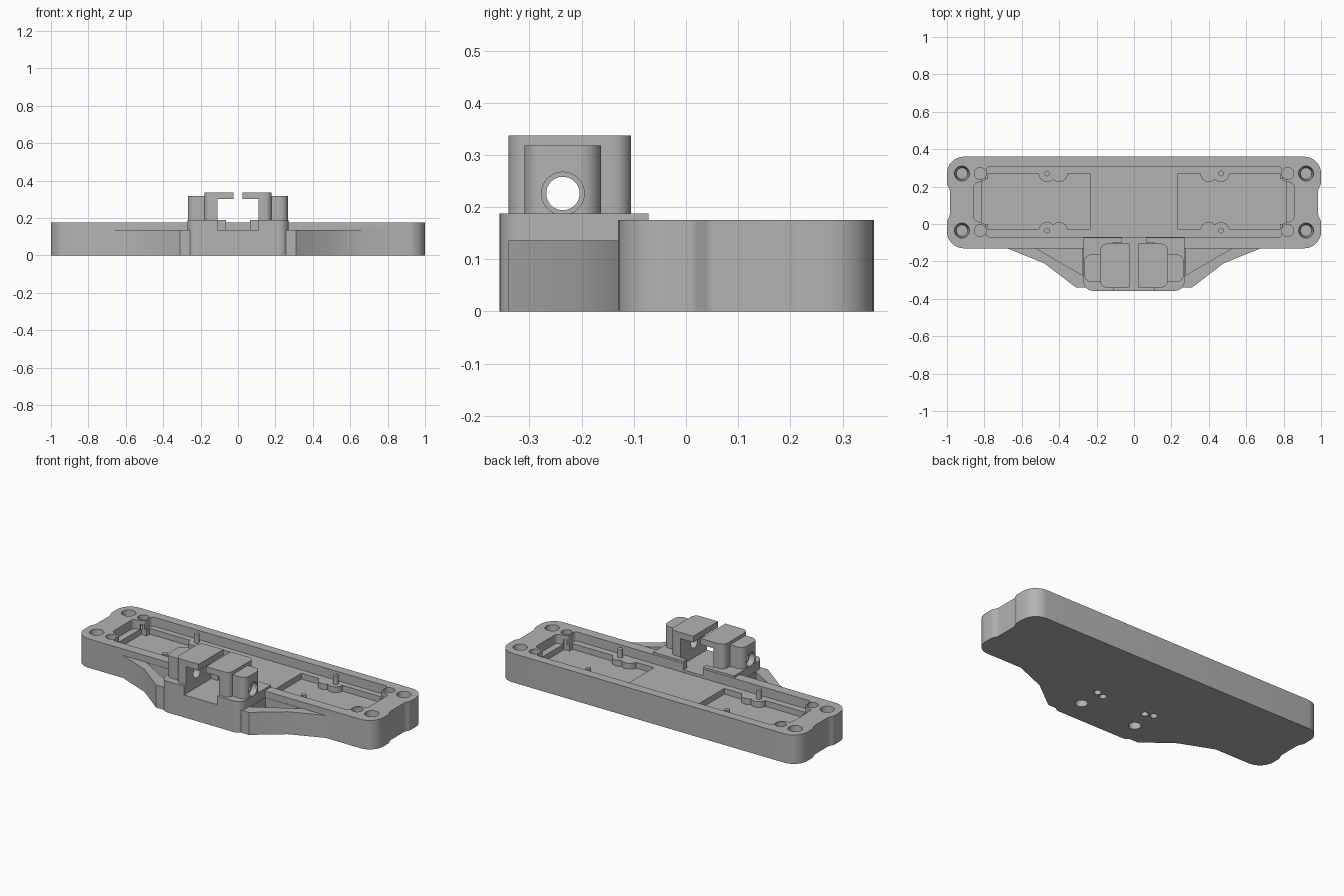
import bpy, bmesh, math
from mathutils import Vector, Matrix

if "Cube" in bpy.data.objects:
    bpy.data.objects.remove(bpy.data.objects["Cube"], do_unlink=True)

grey = bpy.data.materials.new("plain grey")
grey.use_nodes = True
COLOUR = (0.45, 0.45, 0.45, 1)
grey.diffuse_color = COLOUR
grey.node_tree.nodes["Principled BSDF"].inputs["Base Color"].default_value = COLOUR


def finish(name, bm):
    bmesh.ops.recalc_face_normals(bm, faces=bm.faces)
    mesh = bpy.data.meshes.new(name)
    bm.to_mesh(mesh)
    bm.free()
    ob = bpy.data.objects.new(name, mesh)
    mesh.materials.append(grey)
    bpy.context.collection.objects.link(ob)
    return ob


def prism(name, points, z0, z1):
    """Extrude an outline; a third value on a point is its fillet radius."""
    pts = []
    for i, p in enumerate(points):
        c = Vector(p[:2])
        r = p[2] if len(p) > 2 else 0
        if not r:
            pts.append(c)
            continue
        a = (Vector(points[i - 1][:2]) - c).normalized()
        b = (Vector(points[(i + 1) % len(points)][:2]) - c).normalized()
        half = a.angle(b) / 2
        centre = c + (a + b).normalized() * r / math.sin(half)
        s = c + a * r / math.tan(half) - centre
        e = c + b * r / math.tan(half) - centre
        turn = s.angle_signed(e)
        for k in range(9):
            pts.append(centre + Matrix.Rotation(-turn * k / 8, 2) @ s)
    bm = bmesh.new()
    face = bm.faces.new([bm.verts.new((p.x, p.y, z0)) for p in pts])
    ext = bmesh.ops.extrude_face_region(bm, geom=[face])
    top = [g for g in ext["geom"] if isinstance(g, bmesh.types.BMVert)]
    bmesh.ops.translate(bm, verts=top, vec=(0, 0, z1 - z0))
    return finish(name, bm)


def box(name, x0, x1, y0, y1, z0, z1, r=0):
    return prism(name, [(x0, y0, r), (x1, y0, r), (x1, y1, r), (x0, y1, r)], z0, z1)


def cyl(name, centre, r, depth, axis="Z", r2=None):
    bm = bmesh.new()
    bmesh.ops.create_cone(bm, cap_ends=True, segments=32, radius1=r,
                          radius2=r if r2 is None else r2, depth=depth)
    if axis == "X":
        bmesh.ops.rotate(bm, verts=bm.verts, matrix=Matrix.Rotation(math.pi / 2, 3, "Y"))
    bmesh.ops.translate(bm, verts=bm.verts, vec=centre)
    return finish(name, bm)


def combine(ob, other, op="DIFFERENCE"):
    mod = ob.modifiers.new("cut", "BOOLEAN")
    mod.operation, mod.solver, mod.object = op, "EXACT", other
    bpy.context.view_layer.objects.active = ob
    bpy.ops.object.modifier_apply(modifier="cut")
    bpy.data.objects.remove(other, do_unlink=True)


def flip(points, s):
    return [(p[0] * s, *p[1:]) for p in points]


def smooth(ob):
    bpy.ops.object.select_all(action="DESELECT")
    ob.select_set(True)
    bpy.context.view_layer.objects.active = ob
    bpy.ops.object.shade_smooth_by_angle(angle=math.radians(30))


# Base plate with slightly waisted ends
end = [(1, -.13, .09), (1, .015, .03), (.985, .045, .03),
       (.985, .185, .03), (1, .215, .03), (1, .36, .09)]
base = prism("base_plate", end + flip(end, -1)[::-1], 0, .175)

# Side struts and clamp block in front
strut = [(.2, -.1), (.69, -.1), (.69, -.125), (.48, -.21), (.31, -.34), (.2, -.34)]
for s in (-1, 1):
    combine(base, prism("strut", flip(strut, s), 0, .136), "UNION")
combine(base, prism("block", [(-.27, -.357, .05), (.27, -.357, .05),
                              (.27, -.072), (-.27, -.072)], 0, .188), "UNION")

# Stepped tray pocket, with bosses left in its corners
pocket = [(.79, -.07, .02), (.79, .0, .02), (.855, .02, .02),
          (.855, .215, .02), (.79, .235, .02), (.79, .305, .02)]
combine(base, prism("tray", pocket + flip(pocket, -1)[::-1], .12, .3))

# Channel between the clamps
combine(base, box("channel", -.11, .11, -.4, -.1, .136, .3))
combine(base, box("channel_outlet", -.065, .065, -.2, -.05, .136, .3))

for s in (-1, 1):
    # Deeper floor recess with lobed peg mounts
    well = [(.235, -.03), (.78, -.03), (.78, .0), (.815, .0),
            (.815, .24), (.78, .24), (.78, .27), (.235, .27)]
    recess = prism("recess", flip(well, s), .085, .15)
    for y in (-.035, .27):
        for x in (.465, .4):
            combine(recess, cyl("lobe", (x * s, y, .12), .045, .2))
    combine(base, recess)
    # Triangular hollow in each strut
    combine(base, prism("hollow", flip([(.52, -.132), (.275, -.132), (.275, -.275)], s), .05, .3))
    # Corner screw holes and smaller boss holes
    for y in (-.035, .27):
        combine(base, cyl("screw_hole", (.92 * s, y, .13), .03, .14, r2=.042))
        combine(base, cyl("boss_hole", (.822 * s, y, .16), .032, .1))
    # Underside holes
    combine(base, cyl("under_hole", (.185 * s, -.215, 0), .034, .16))
    for x, y in ((.195, -.07), (.145, -.085)):
        combine(base, cyl("under_pilot", (x * s, y, 0), .02, .1))
smooth(base)

for s, side in ((-1, "right"), (1, "left")):
    # Locating pegs
    for y, place in ((-.035, "front"), (.27, "back")):
        smooth(cyl(f"{side}_{place}_peg", (.465 * s, y, .135), .015, .07))
    # Hooked clamp with a drilled outer ear
    clamp = prism("clamp_" + side, flip([(.025, -.34), (.18, -.34, .035),
                                         (.18, -.105, .035), (.025, -.105)], s), .18, .337)
    x0, x1 = sorted((.0, .11 * s))
    combine(clamp, box("gap", x0, x1, -.5, 0, .1, .3))
    ear = prism("ear", flip([(.15, -.31), (.267, -.31, .04),
                             (.267, -.163, .04), (.15, -.163)], s), .18, .318)
    combine(clamp, ear, "UNION")
    combine(clamp, cyl("bolt_hole", (.19 * s, -.236, .226), .032, .3, "X"))
    combine(clamp, cyl("bolt_recess", (.26 * s, -.236, .226), .041, .06, "X"))
    smooth(clamp)
